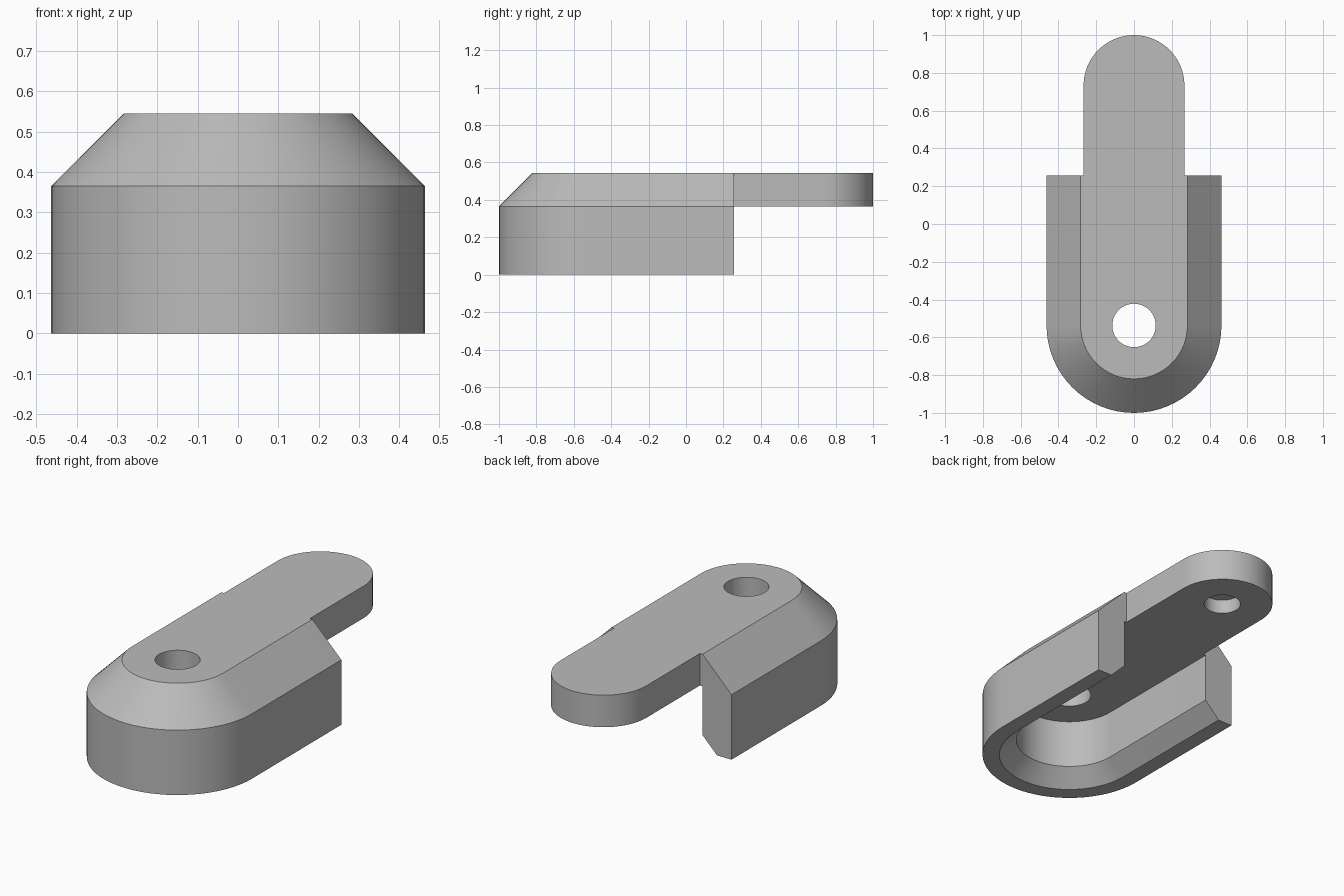
import bpy, bmesh, math

cube = bpy.data.objects.get("Cube")
if cube:
    bpy.data.objects.remove(cube, do_unlink=True)

grey = bpy.data.materials.new("plain grey")
grey.use_nodes = True
grey.diffuse_color = (0.5, 0.5, 0.5, 1)
grey.node_tree.nodes["Principled BSDF"].inputs["Base Color"].default_value = (0.5, 0.5, 0.5, 1)

PIVOT_Y, TIP_Y, BACK_Y = -0.537, 0.733, 0.257
WALL_R, INNER_R, TONGUE_R = 0.463, 0.283, 0.267
PLATE_Z, TOP_Z = 0.365, 0.545
STEPS = 32


def outline(radius, arc_y, flat_y):
    """Half-round outline with a straight end at flat_y."""
    side = 1 if arc_y > flat_y else -1
    pts = [(radius * math.cos(math.pi * i / STEPS),
            arc_y + side * radius * math.sin(math.pi * i / STEPS)) for i in range(STEPS + 1)]
    return pts + [(-radius, flat_y), (radius, flat_y)]


def circle(radius, y):
    return [(radius * math.cos(math.tau * i / 64),
             y + radius * math.sin(math.tau * i / 64)) for i in range(64)]


def loft(name, layers):
    """Closed solid through a stack of (z, outline) layers."""
    bm = bmesh.new()
    rings = [[bm.verts.new((x, y, z)) for x, y in pts] for z, pts in layers]
    n = len(rings[0])
    for low, high in zip(rings, rings[1:]):
        for i in range(n):
            j = (i + 1) % n
            bm.faces.new((low[i], low[j], high[j], high[i]))
    bm.faces.new(rings[0])
    bm.faces.new(rings[-1])
    bmesh.ops.recalc_face_normals(bm, faces=bm.faces)
    mesh = bpy.data.meshes.new(name)
    bm.to_mesh(mesh)
    bm.free()
    mesh.materials.append(grey)
    obj = bpy.data.objects.new(name, mesh)
    bpy.context.collection.objects.link(obj)
    return obj


def combine(target, tool, operation):
    """Apply a boolean and remove the helper."""
    mod = target.modifiers.new(operation, 'BOOLEAN')
    mod.operation, mod.solver, mod.object = operation, 'EXACT', tool
    bpy.ops.object.select_all(action='DESELECT')
    bpy.context.view_layer.objects.active = target
    target.select_set(True)
    bpy.ops.object.modifier_apply(modifier=mod.name)
    bpy.data.objects.remove(tool, do_unlink=True)


# Rounded housing with a sloped upper shoulder
link = loft("link_body", [(z, outline(r, PIVOT_Y, BACK_Y)) for z, r in
                          [(0, WALL_R), (PLATE_Z, WALL_R), (TOP_Z, INNER_R)]])

# Open cavity below the plate, flared at the bottom rim
cavity = loft("cavity_cutter", [(z, outline(r, PIVOT_Y, 0.5)) for z, r in
                                [(-0.05, 0.423), (0.09, INNER_R), (PLATE_Z, INNER_R)]])
combine(link, cavity, 'DIFFERENCE')

# Tongue reaching out of the back
tongue = loft("tongue", [(z, outline(TONGUE_R, TIP_Y, 0)) for z in (PLATE_Z, TOP_Z)])
combine(link, tongue, 'UNION')

# Through hole at the pivot, blind hole under the tongue tip
for name, radius, y, top in [("pivot_hole_cutter", 0.115, PIVOT_Y, 0.7),
                             ("socket_cutter", 0.097, TIP_Y, 0.445)]:
    combine(link, loft(name, [(z, circle(radius, y)) for z in (0.2, top)]), 'DIFFERENCE')

# Merge coplanar pieces and shade the curves smoothly
bm = bmesh.new()
bm.from_mesh(link.data)
bmesh.ops.remove_doubles(bm, verts=bm.verts, dist=0.0001)
bmesh.ops.dissolve_limit(bm, angle_limit=0.002, verts=bm.verts, edges=bm.edges)
bm.to_mesh(link.data)
bm.free()
bpy.ops.object.shade_smooth_by_angle(angle=math.radians(30))
